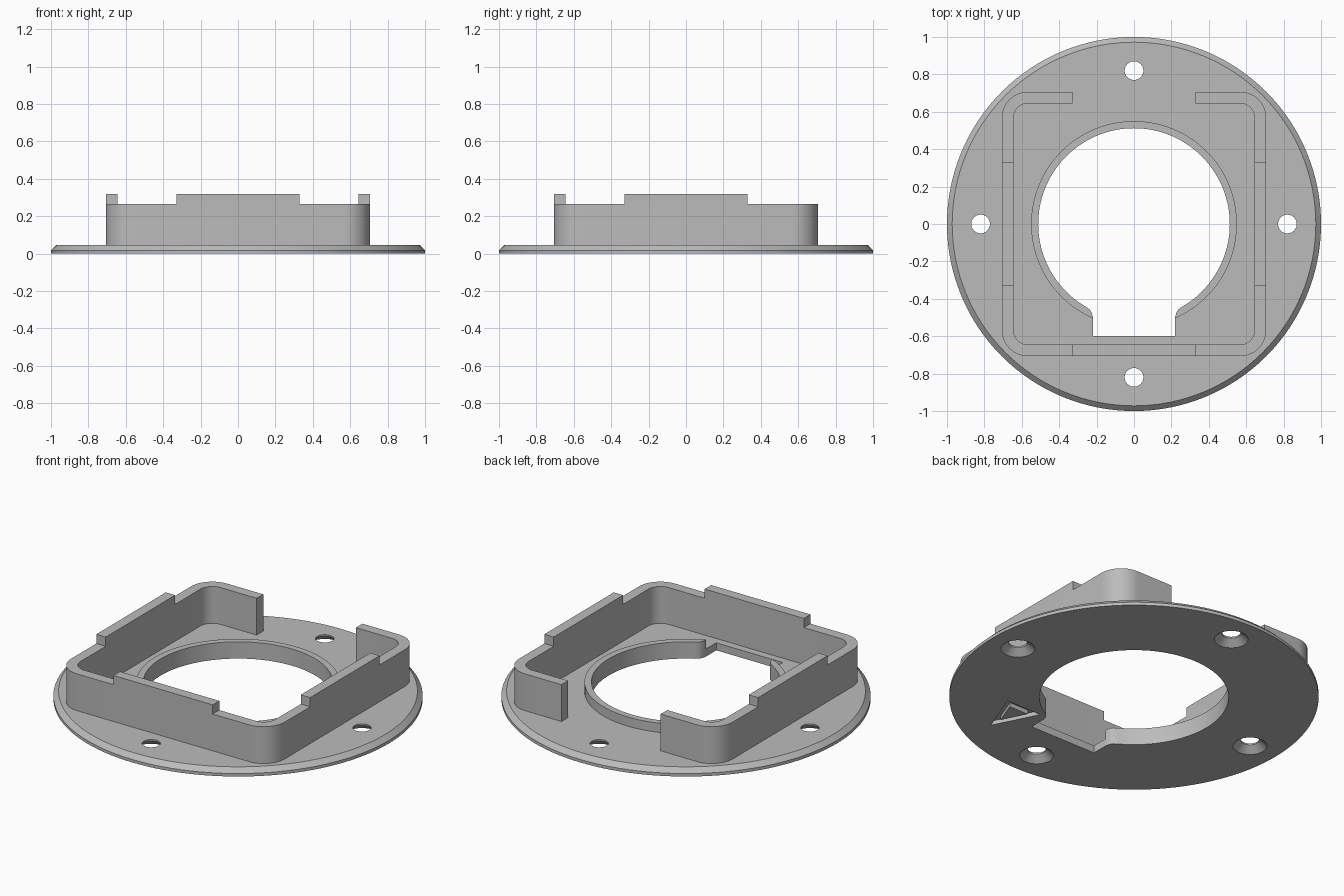
import bpy, bmesh, math
from mathutils import Vector

cube = bpy.data.objects.get("Cube")
if cube:
    bpy.data.objects.remove(cube, do_unlink=True)

grey = bpy.data.materials.new("plain_grey")
grey.use_nodes = True
grey.diffuse_color = (0.5, 0.5, 0.5, 1)
grey.node_tree.nodes["Principled BSDF"].inputs["Base Color"].default_value = (0.5, 0.5, 0.5, 1)


def finish(name, bm):
    bmesh.ops.recalc_face_normals(bm, faces=bm.faces)
    mesh = bpy.data.meshes.new(name)
    bm.to_mesh(mesh)
    bm.free()
    mesh.materials.append(grey)
    obj = bpy.data.objects.new(name, mesh)
    bpy.context.collection.objects.link(obj)
    return obj


def prism(name, outline, z0, z1):
    """Extrude a flat outline from z0 up to z1."""
    bm = bmesh.new()
    face = bm.faces.new([bm.verts.new((x, y, z0)) for x, y in outline])
    top = bmesh.ops.extrude_face_region(bm, geom=[face])["geom"]
    verts = [g for g in top if isinstance(g, bmesh.types.BMVert)]
    bmesh.ops.translate(bm, verts=verts, vec=(0, 0, z1 - z0))
    return finish(name, bm)


def turned(name, profile, centre=(0, 0), sides=128):
    """Closed round solid from (radius, height) pairs."""
    bm = bmesh.new()
    rings = [[bm.verts.new((centre[0] + x, centre[1] + y, z))
              for x, y in arc((0, 0), r, 0, 360, sides)[:-1]] for r, z in profile]
    for low, high in zip(rings, rings[1:]):
        for i in range(sides):
            j = (i + 1) % sides
            bm.faces.new((low[i], low[j], high[j], high[i]))
    bm.faces.new(rings[0])
    bm.faces.new(rings[-1])
    return finish(name, bm)


def arc(centre, radius, start, end, steps):
    angles = [math.radians(start + (end - start) * i / steps) for i in range(steps + 1)]
    return [(centre[0] + radius * math.cos(a), centre[1] + radius * math.sin(a)) for a in angles]


def boolean(target, tool, operation):
    mod = target.modifiers.new(operation, "BOOLEAN")
    mod.operation, mod.solver, mod.object = operation, "EXACT", tool
    bpy.context.view_layer.objects.active = target
    bpy.ops.object.modifier_apply(modifier=mod.name)
    bpy.data.objects.remove(tool, do_unlink=True)


def triangle(points, scale):
    mid = sum(points, Vector((0, 0))) / 3
    return [tuple(mid + (p - mid) * scale) for p in points]


# Round base plate with chamfered edge and a raised collar round the bore
plate = turned("base_plate", [(1, 0), (1, 0.018), (0.972, 0.045)])
boolean(plate, turned("collar", [(0.55, 0.02), (0.55, 0.1)]), "UNION")

# Bore with a rounded-in rectangular notch at the front
half = [(0.22, -0.6), (0.22, -0.5), (0.226, -0.475), (0.237, -0.457)]
bore = half + arc((0, 0), 0.512, -60.5, 240.5, 110) + [(-x, y) for x, y in reversed(half)]
boolean(plate, prism("bore_cutter", bore, -0.1, 0.3), "DIFFERENCE")

# Four countersunk screw holes
for spot in [(0.82, 0), (-0.82, 0), (0, 0.82), (0, -0.82)]:
    cone = turned("screw_cutter", [(0.102, -0.01), (0.092, 0), (0.05, 0.036), (0.05, 0.1)], spot, 40)
    boolean(plate, cone, "DIFFERENCE")

# Triangular direction mark recessed in the underside
corners = [Vector((0.27, -0.47)), Vector((0.5, -0.47)), Vector((0.4, -0.73))]
mark = prism("mark_cutter", triangle(corners, 1), -0.02, 0.025)
boolean(mark, prism("mark_core", triangle(corners, 0.55), -0.1, 0.1), "DIFFERENCE")
boolean(plate, mark, "DIFFERENCE")

# Rounded square wall, open at the middle of the back
OUT, INN, GAP, RIM = 0.707, 0.645, 0.328, 0.265


def wall_path(size, radius):
    c = size - radius
    path = [(GAP, size)]
    for sx, sy, start in [(1, 1, 90), (1, -1, 0), (-1, -1, -90), (-1, 1, -180)]:
        path += arc((sx * c, sy * c), radius, start, start - 90, 14)
    return path + [(-GAP, size)]


wall = prism("square_wall", wall_path(OUT, 0.14) + wall_path(INN, 0.078)[::-1], 0.045, RIM)

# Raised tabs on the left, right and front walls
tabs = []
for name, turn in [("left_tab", 0), ("right_tab", 180), ("front_tab", -90)]:
    c, s = round(math.cos(math.radians(turn))), round(math.sin(math.radians(turn)))
    box = [(INN, -GAP), (OUT, -GAP), (OUT, GAP), (INN, GAP)]
    tabs.append(prism(name, [(c * x - s * y, s * x + c * y) for x, y in box], RIM, 0.32))

# Smooth the curves and keep the edges crisp
bpy.ops.object.select_all(action="DESELECT")
for obj in [plate, wall] + tabs:
    obj.select_set(True)
bpy.context.view_layer.objects.active = plate
bpy.ops.object.shade_smooth_by_angle(angle=math.radians(25))
